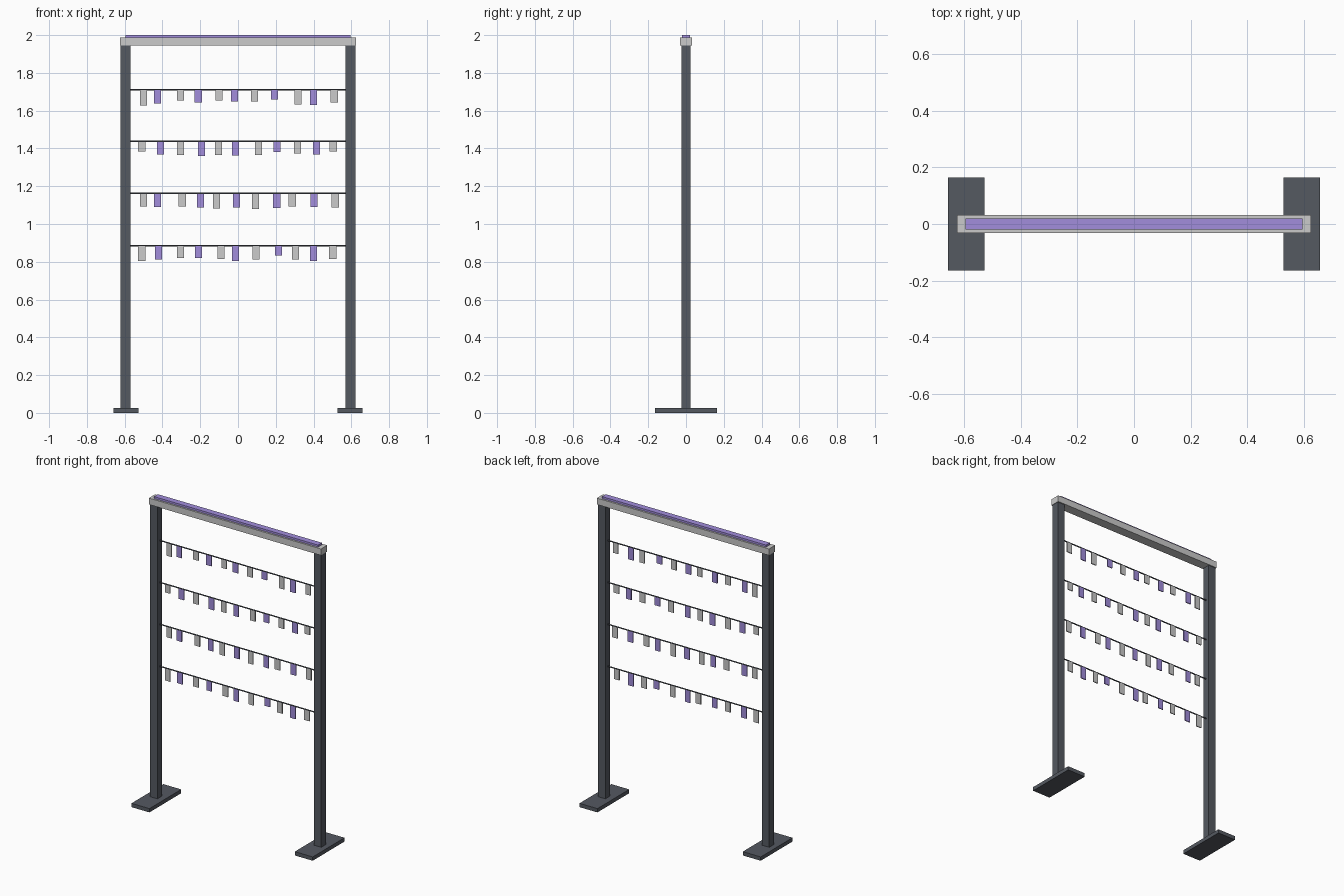
import bpy
from math import pi


def material(name, rgb):
    m = bpy.data.materials.new(name)
    m.diffuse_color = (*rgb, 1)
    return m


DARK = material("dark_steel", (0.09, 0.10, 0.12))
PURPLE = material("purple", (0.36, 0.27, 0.72))


def box(name, x, y, z, mat=None):
    """Box from (min, max) ranges on each axis."""
    bpy.ops.mesh.primitive_cube_add(size=1, location=[sum(r) / 2 for r in (x, y, z)])
    o = bpy.context.object
    o.name = name
    o.scale = [r[1] - r[0] for r in (x, y, z)]
    bpy.ops.object.transform_apply(location=False, rotation=False, scale=True)
    if mat:
        o.data.materials.append(mat)
    return o


# Feet and posts
for side, s in (("left", -1), ("right", 1)):
    cx = s * 0.595
    fx = s * 0.593
    box(side + "_foot", (fx - 0.065, fx + 0.065), (-0.165, 0.165), (0, 0.025), DARK)
    box(side + "_post", (cx - 0.027, cx + 0.027), (-0.025, 0.025), (0.025, 1.945), DARK)

# Header beam with coloured strip
box("header_beam", (-0.625, 0.625), (-0.032, 0.032), (1.945, 1.987))
box("header_strip", (-0.595, 0.595), (-0.02, 0.02), (1.987, 2.0), PURPLE)

# Rows: wire height, tag centres, tag lengths
rows = [
    (1.712, [-.50, -.427, -.305, -.21, -.10, -.018, .088, .193, .318, .40, .51],
     [.085, .074, .058, .069, .058, .064, .064, .053, .08, .082, .069]),
    (1.437, [-.51, -.41, -.305, -.193, -.103, -.013, .108, .207, .315, .415, .504],
     [.054, .07, .072, .078, .072, .075, .072, .057, .065, .07, .054]),
    (1.162, [-.50, -.426, -.295, -.198, -.114, -.008, .093, .205, .287, .403, .515],
     [.07, .073, .07, .075, .081, .075, .083, .078, .07, .073, .075]),
    (0.886, [-.51, -.421, -.304, -.209, -.09, -.013, .096, .214, .304, .399, .502],
     [.081, .075, .065, .065, .07, .081, .075, .054, .073, .083, .07]),
]
for r, (z, xs, lengths) in enumerate(rows, 1):
    # Horizontal wire between the posts
    bpy.ops.mesh.primitive_cylinder_add(vertices=8, radius=0.004, depth=1.15,
                                        location=(0, 0, z), rotation=(0, pi / 2, 0))
    wire = bpy.context.object
    wire.name = f"wire_{r}"
    wire.data.materials.append(DARK)
    # Hanging tags in alternating colours
    for i, (x, length) in enumerate(zip(xs, lengths)):
        box(f"tag_{r}_{i + 1}", (x - 0.019, x + 0.019), (-0.003, 0.003),
            (z - length, z), PURPLE if i % 2 else None)
